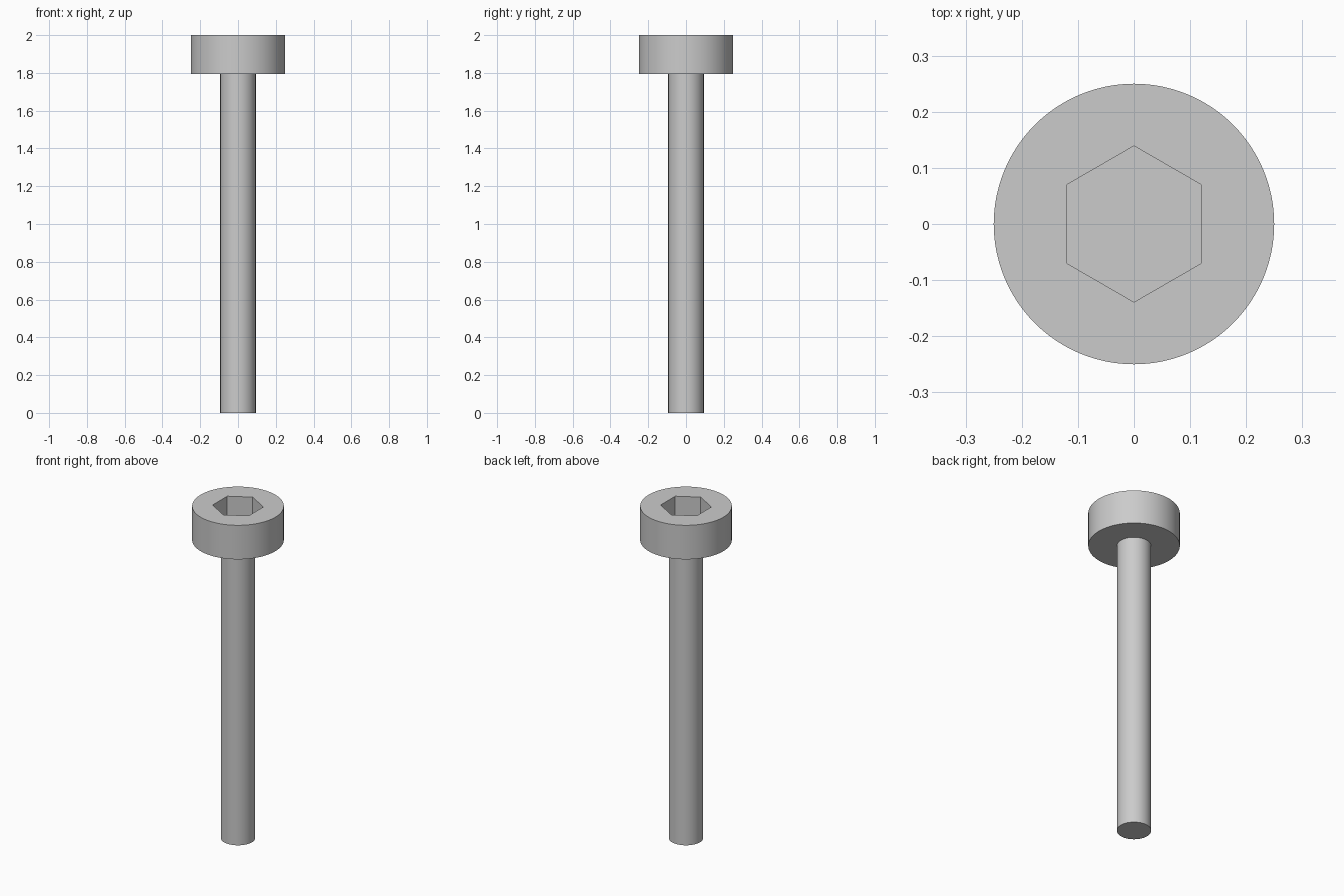
import bpy
import bmesh
from math import pi, sin, cos, radians

SEGMENTS = 96
SHAFT_R, HEAD_R, HEX_APOTHEM = 0.094, 0.25, 0.1205
TOP, HEAD_BASE, SOCKET_FLOOR = 2.0, 1.795, 1.86

if "Cube" in bpy.data.objects:
    bpy.data.objects.remove(bpy.data.objects["Cube"], do_unlink=True)

steel = bpy.data.materials.new("grey steel")
steel.use_nodes = True
colour = (0.6, 0.6, 0.6, 1)
steel.diffuse_color = colour
steel.node_tree.nodes["Principled BSDF"].inputs["Base Color"].default_value = colour


def circle(radius):
    return lambda angle: radius


def hexagon(apothem):
    # Corners point along +y and -y, flats face +x and -x
    return lambda angle: apothem / cos((angle + pi / 6) % (pi / 3) - pi / 6)


def loft(name, sections, cap_start, cap_end):
    """Join a stack of (outline, height) sections with quads."""
    bm = bmesh.new()
    rings = []
    for outline, z in sections:
        angles = [2 * pi * i / SEGMENTS for i in range(SEGMENTS)]
        rings.append([bm.verts.new((outline(a) * cos(a), outline(a) * sin(a), z))
                      for a in angles])
    for low, high in zip(rings, rings[1:]):
        for i in range(SEGMENTS):
            j = (i + 1) % SEGMENTS
            bm.faces.new((low[i], low[j], high[j], high[i]))
    if cap_start:
        bm.faces.new(rings[0][::-1])
    if cap_end:
        bm.faces.new(rings[-1])
    mesh = bpy.data.meshes.new(name)
    bm.to_mesh(mesh)
    bm.free()
    mesh.materials.append(steel)
    obj = bpy.data.objects.new(name, mesh)
    bpy.context.collection.objects.link(obj)
    bpy.ops.object.select_all(action="DESELECT")
    obj.select_set(True)
    bpy.context.view_layer.objects.active = obj
    bpy.ops.object.shade_smooth_by_angle(angle=radians(30))
    return obj


# Plain round shaft, open where it meets the head
loft("shaft", [(circle(SHAFT_R), 0), (circle(SHAFT_R), HEAD_BASE)], True, False)

# Cylindrical head: underside ring, side, top ring, then the hexagonal socket
loft("head", [
    (circle(SHAFT_R), HEAD_BASE),
    (circle(HEAD_R), HEAD_BASE),
    (circle(HEAD_R), TOP),
    (hexagon(HEX_APOTHEM), TOP),
    (hexagon(HEX_APOTHEM), SOCKET_FLOOR),
], False, True)
